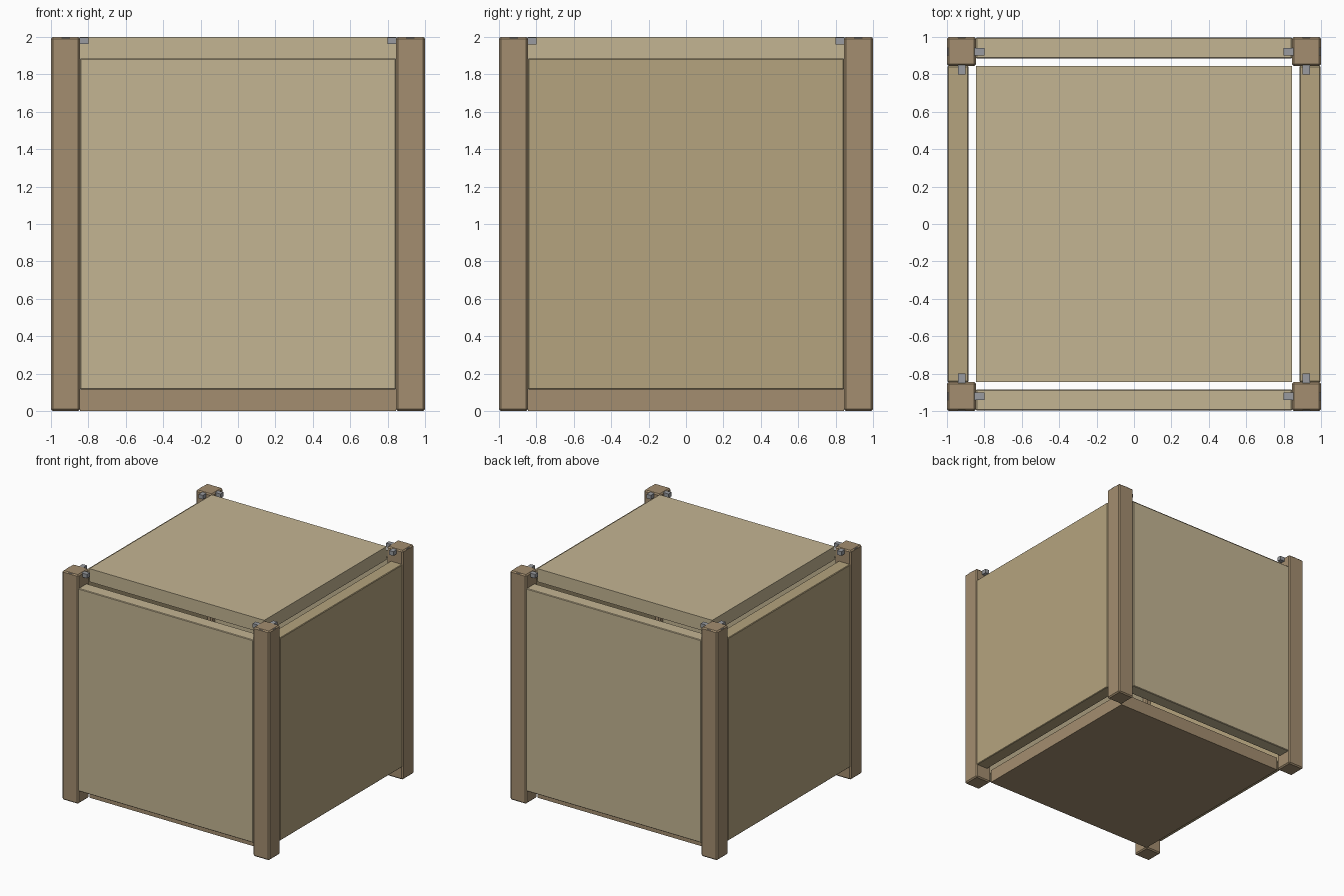
import bpy
import bmesh

if "Cube" in bpy.data.objects:
    bpy.data.objects.remove(bpy.data.objects["Cube"])


def material(name, rgb):
    m = bpy.data.materials.new(name)
    m.diffuse_color = (*rgb, 1)
    m.use_nodes = True
    m.node_tree.nodes["Principled BSDF"].inputs["Base Color"].default_value = m.diffuse_color
    return m


LIGHT = material("light_board", (0.55, 0.46, 0.29))
MID = material("mid_board", (0.46, 0.37, 0.21))
BROWN = material("brown_timber", (0.37, 0.27, 0.16))
STEEL = material("steel", (0.32, 0.33, 0.35))


def box(name, lo, hi, mat, bevel=0.0):
    """Box between two corners, with an optional edge chamfer."""
    bm = bmesh.new()
    bmesh.ops.create_cube(bm, size=1)
    for v in bm.verts:
        v.co = [(a + b) / 2 + c * (b - a) for a, b, c in zip(lo, hi, v.co)]
    mesh = bpy.data.meshes.new(name)
    bm.to_mesh(mesh)
    bm.free()
    mesh.materials.append(mat)
    ob = bpy.data.objects.new(name, mesh)
    bpy.context.collection.objects.link(ob)
    if bevel:
        mod = ob.modifiers.new("chamfer", "BEVEL")
        mod.width = bevel
        mod.segments = 1
    return ob


def span(sign, a, b):
    """Ordered interval from a to b on the given side of the centre."""
    return sorted((sign * a, sign * b))


IN = 0.845     # inner face of the posts
T = 0.115      # board thickness
Z0, Z1 = T, 2 - T

# Corner posts, each with two crossed steel pins near the top
for sx, side in ((-1, "left"), (1, "right")):
    for sy, end in ((-1, "front"), (1, "back")):
        tag = f"{end}_{side}"
        x, y = span(sx, IN, 1), span(sy, IN, 1)
        box(f"post_{tag}", (x[0], y[0], 0), (x[1], y[1], 2), BROWN, 0.01)
        px, py = span(sx, 0.80, 0.997), span(sy, 0.90, 0.94)
        box(f"pin_x_{tag}", (px[0], py[0], 1.962), (px[1], py[1], 1.997), STEEL)
        px, py = span(sx, 0.90, 0.94), span(sy, 0.80, 0.997)
        box(f"pin_y_{tag}", (px[0], py[0], 1.96), (px[1], py[1], 1.996), STEEL)

# Side boards set between the posts
for s, a, b in ((-1, "front", "left"), (1, "back", "right")):
    d = span(s, 1 - T, 0.998)
    box(f"{a}_board", (-IN, d[0], Z0), (IN, d[1], Z1), LIGHT, 0.005)
    box(f"{b}_board", (d[0], -IN, Z0), (d[1], IN, Z1), MID, 0.005)

# Lid and base, leaving a narrow gap to the side boards
box("lid", (-IN, -IN, Z1), (IN, IN, 2), LIGHT)
box("base", (-IN, -IN, 0), (IN, IN, T), BROWN)
